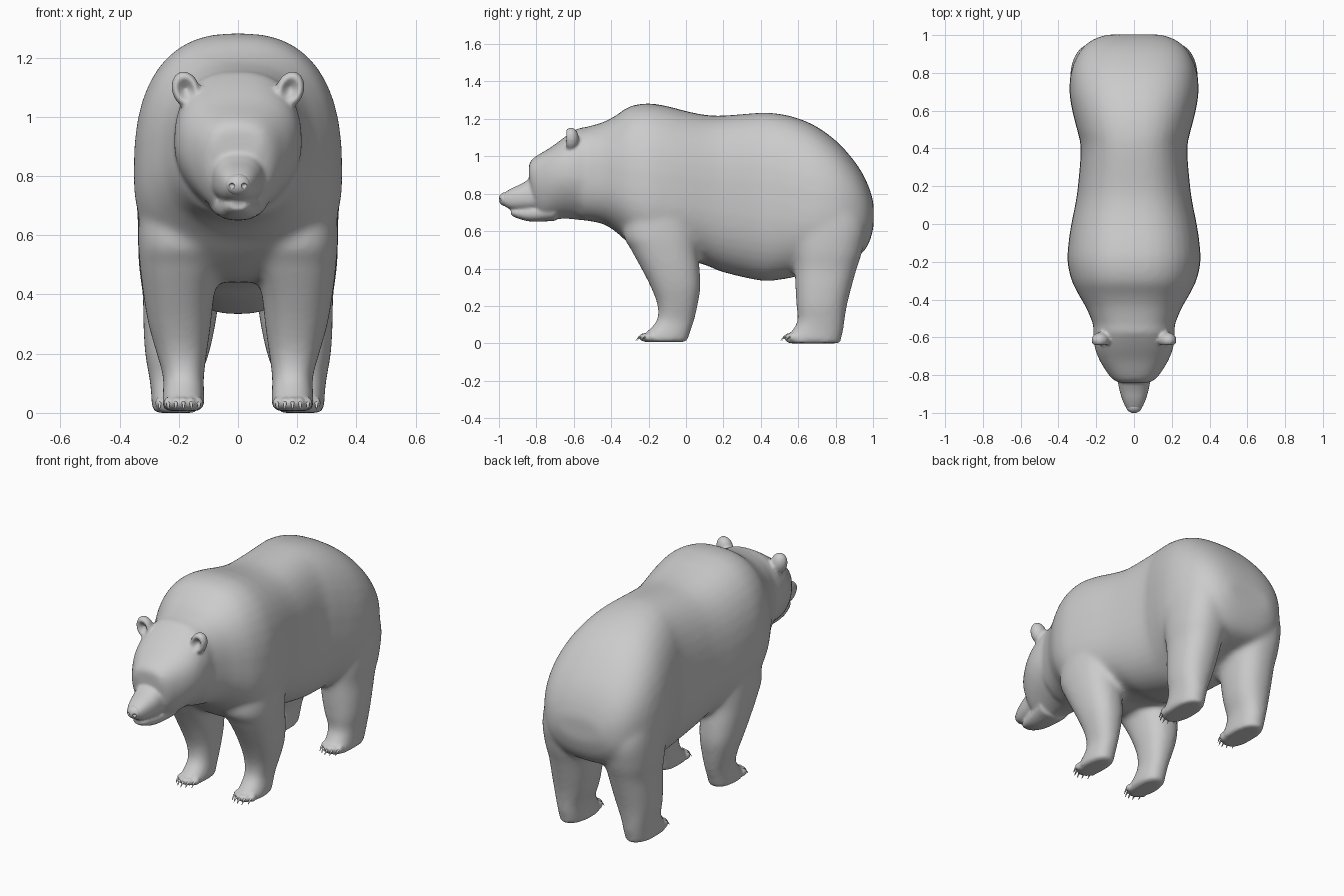
import bpy, bmesh, math
from mathutils import Vector, Matrix

if "Cube" in bpy.data.objects:
    bpy.data.objects.remove(bpy.data.objects["Cube"])

N = 40


def spline(rows, steps=4):
    """Catmull-Rom resampling of a list of section parameters."""
    out = []
    for i in range(len(rows) - 1):
        p0, p1 = rows[max(i - 1, 0)], rows[i]
        p2, p3 = rows[i + 1], rows[min(i + 2, len(rows) - 1)]
        for k in range(steps):
            t = k / steps
            out.append([0.5 * (2 * b + (c - a) * t + (2 * a - 5 * b + 4 * c - d) * t * t
                               + (3 * b - a - 3 * c + d) * t ** 3)
                        for a, b, c, d in zip(p0, p1, p2, p3)])
    return out + [list(rows[-1])]


def power(v, n):
    return math.copysign(abs(v) ** (2 / n), v)


def finish(bm, name):
    bmesh.ops.recalc_face_normals(bm, faces=bm.faces)
    for f in bm.faces:
        f.smooth = True
    me = bpy.data.meshes.new(name)
    bm.to_mesh(me)
    bm.free()
    ob = bpy.data.objects.new(name, me)
    bpy.context.collection.objects.link(ob)
    return ob


def loft(name, rings):
    bm = bmesh.new()
    vs = [[bm.verts.new(p) for p in r] for r in rings]
    for a, b in zip(vs, vs[1:]):
        for i in range(N):
            j = (i + 1) % N
            bm.faces.new((a[i], a[j], b[j], b[i]))
    bm.faces.new(vs[0])
    bm.faces.new(vs[-1])
    return finish(bm, name)


def lengthwise(name, rows, n_top=2.4, n_bot=2.4):
    """Sections (y, half width, top z, widest z, bottom z)."""
    rings = []
    for y, w, zt, zm, zb in spline(rows):
        ring = []
        for i in range(N):
            c, s = math.cos(math.tau * i / N), math.sin(math.tau * i / N)
            n = n_top if s >= 0 else n_bot
            ring.append((w * power(c, n), y, zm + (zt - zm if s >= 0 else zm - zb) * power(s, n)))
        rings.append(ring)
    return loft(name, rings)


def upright(name, rows, side):
    """Sections (z, centre x, centre y, radius x, radius y)."""
    rings = []
    for z, cx, cy, rx, ry in spline(rows):
        rings.append([(side * cx + rx * power(math.cos(math.tau * i / N), 2.3),
                       cy + ry * power(math.sin(math.tau * i / N), 2.3), z) for i in range(N)])
    return loft(name, rings)


def ball(name, loc, rad, hollow=False, tilt=0.0):
    bm = bmesh.new()
    bmesh.ops.create_uvsphere(bm, u_segments=32, v_segments=20, radius=1)
    if hollow:
        for v in bm.verts:
            r = math.hypot(v.co.x, v.co.z)
            if v.co.y < 0 and r < 0.7:
                v.co.y = -0.7 + (0.7 - r) * 1.4
    m = Matrix.Translation(loc) @ Matrix.Rotation(tilt, 4, 'Y') @ Matrix.Diagonal((*rad, 1))
    bmesh.ops.transform(bm, matrix=m, verts=bm.verts)
    return finish(bm, name)


def claw(name, base, tip, r):
    bm = bmesh.new()
    a, b = Vector(base), Vector(tip)
    mid = (a + b) / 2 + Vector((0, -0.003, 0.007))
    pts = [a, (a + mid) / 2, mid, (mid + b) / 2, b]
    vs = [[bm.verts.new(p + Vector((rr * math.cos(t), 0.5 * rr * math.sin(t), rr * math.sin(t))))
           for t in [math.tau * i / 8 for i in range(8)]]
          for p, rr in zip(pts, (r, r, r * .85, r * .6, r * .15))]
    for p, q in zip(vs, vs[1:]):
        for i in range(8):
            bm.faces.new((p[i], p[(i + 1) % 8], q[(i + 1) % 8], q[i]))
    bm.faces.new(vs[0])
    bm.faces.new(vs[-1])
    return finish(bm, name)


def fuse(name, parts, voxel, rounds):
    """Join parts, merge them into one skin and relax it."""
    bpy.ops.object.select_all(action='DESELECT')
    for p in parts:
        p.select_set(True)
    ob = parts[0]
    bpy.context.view_layer.objects.active = ob
    bpy.ops.object.join()
    ob.name = name
    m = ob.modifiers.new("skin", 'REMESH')
    m.mode, m.voxel_size, m.use_smooth_shade = 'VOXEL', voxel, True
    s = ob.modifiers.new("relax", 'SMOOTH')
    s.factor, s.iterations = 0.5, rounds
    for mod in ("skin", "relax"):
        bpy.ops.object.modifier_apply(modifier=mod)
    return ob


# Torso
torso = lengthwise("torso", [
    (-.56, .205, 1.15, .90, .66), (-.45, .25, 1.18, .88, .64), (-.38, .29, 1.215, .86, .60),
    (-.30, .33, 1.267, .83, .53), (-.20, .352, 1.283, .81, .46), (-.10, .347, 1.268, .80, .44),
    (0, .332, 1.242, .79, .44), (.10, .312, 1.222, .78, .42), (.20, .297, 1.218, .77, .38),
    (.40, .282, 1.233, .76, .335), (.50, .302, 1.227, .75, .34), (.60, .327, 1.203, .72, .36),
    (.70, .342, 1.158, .70, .40), (.80, .335, 1.085, .70, .43), (.88, .307, 1.0, .70, .45),
    (.94, .265, .915, .69, .48), (.98, .21, .83, .68, .54), (1.003, .14, .75, .68, .62)], 2.5, 2.4)

# Head
head = lengthwise("head", [
    (-.42, .19, 1.13, .90, .70), (-.55, .215, 1.155, .90, .66), (-.60, .215, 1.135, .90, .662),
    (-.66, .207, 1.095, .90, .665), (-.72, .184, 1.05, .89, .657), (-.77, .154, 1.02, .88, .655),
    (-.815, .122, .992, .88, .70), (-.84, .085, .965, .91, .83)], 2.5, 1.75)

# Legs
front_rows = [
    (.85, .20, -.12, .13, .16), (.60, .19, -.135, .147, .20), (.50, .195, -.115, .137, .178),
    (.40, .20, -.083, .12, .156), (.30, .197, -.055, .106, .133), (.20, .19, -.045, .085, .107),
    (.12, .184, -.057, .069, .101), (.06, .184, -.095, .071, .118), (.03, .184, -.116, .072, .13),
    (.006, .184, -.115, .07, .127)]
hind_rows = [
    (.85, .19, .72, .13, .16), (.65, .195, .76, .142, .20), (.50, .19, .757, .145, .187),
    (.40, .192, .747, .13, .166), (.30, .198, .735, .122, .15), (.20, .206, .725, .108, .135),
    (.12, .213, .722, .087, .126), (.06, .213, .70, .08, .14), (.03, .213, .68, .08, .151),
    (.0, .213, .68, .078, .148)]
trunk = [torso, head]
for s in (1, -1):
    trunk += [upright("front_leg", front_rows, s), upright("hind_leg", hind_rows, s)]
body = fuse("body", trunk, 0.014, 12)

# Muzzle and lower jaw
extras = [body]
extras.append(lengthwise("muzzle", [
    (-.74, .115, .93, .80, .72), (-.82, .09, .888, .79, .708), (-.88, .077, .853, .78, .71),
    (-.93, .062, .83, .775, .714), (-.965, .047, .81, .77, .73), (-.982, .036, .797, .77, .745)]))
extras.append(lengthwise("jaw", [
    (-.70, .10, .76, .72, .655), (-.80, .076, .74, .70, .65), (-.86, .06, .73, .695, .656),
    (-.91, .045, .72, .70, .672), (-.935, .028, .715, .70, .685)]))

# Ears, brows and toes
feet = [("front", .184, -.246), ("hind", .213, .529)]
for s in (1, -1):
    extras.append(ball("ear", (s * .176, -.615, 1.092), (.047, .042, .063), True, s * .3))
    extras.append(ball("brow", (s * .062, -.80, .945), (.05, .036, .024), False, s * .25))
    for kind, cx, y in feet:
        for i in range(-2, 3):
            extras.append(ball("toe", (s * cx + i * .026, y + .018 + .0075 * i * i, .033),
                               (.0155, .026, .021)))
body = fuse("bear_body", extras, 0.0085, 4)

# Nose with nostrils
nose = ball("nose", (0, -.964, .771), (.043, .037, .037))
for s in (1, -1):
    cutter = ball("nostril_cutter", (s * .022, -.997, .767), (.011, .01, .009))
    cutter.hide_render = True
    b = nose.modifiers.new("nostril", 'BOOLEAN')
    b.operation, b.object = 'DIFFERENCE', cutter
    bpy.context.view_layer.objects.active = nose
    bpy.ops.object.modifier_apply(modifier=b.name)
    bpy.data.objects.remove(cutter)

# Eyes and claws
for s in (1, -1):
    ball("eye", (s * .072, -.815, .906), (.018, .018, .015))
    for kind, cx, y in feet:
        for i in range(-2, 3):
            x, yy = s * cx + i * .026, y + .0075 * i * i
            claw(kind + "_claw", (x, yy + .012, .038), (x, yy - .026, .012), .007)
